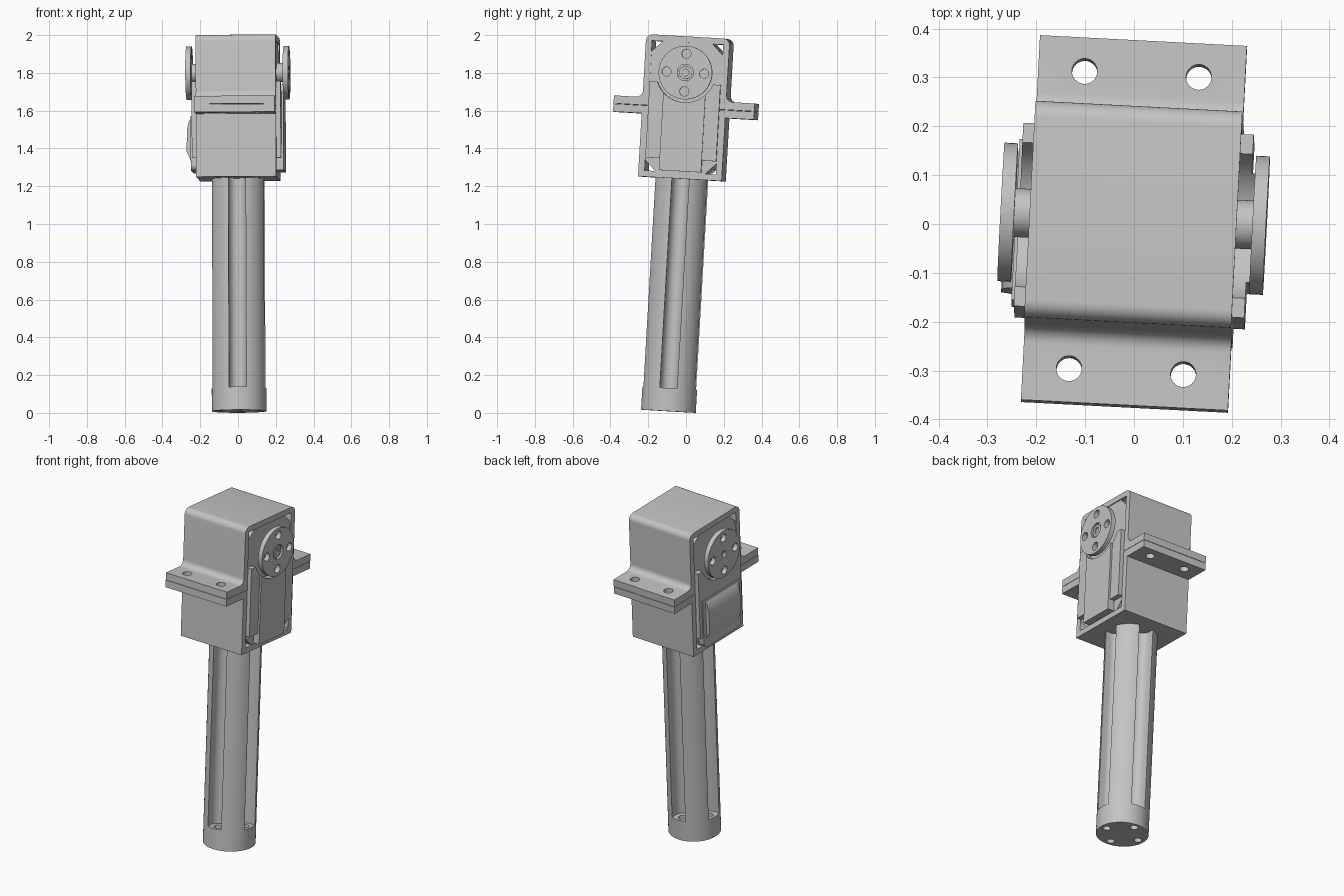
import bpy, bmesh, math
from mathutils import Matrix, Vector

cube = bpy.data.objects.get("Cube")
if cube:
    bpy.data.objects.remove(cube, do_unlink=True)

grey = bpy.data.materials.new("plain_grey")
grey.use_nodes = True
COLOUR = (0.55, 0.55, 0.55, 1)
grey.diffuse_color = COLOUR
grey.node_tree.nodes["Principled BSDF"].inputs["Base Color"].default_value = COLOUR

parts = []
PLACE = {"x": lambda u, v, t: (t, u, v),
         "y": lambda u, v, t: (u, t, v),
         "z": lambda u, v, t: (u, v, t)}


def rounded(points, steps=8):
    """Outline from (u, v[, radius]) corners; right-angled corners may be rounded."""
    out = []
    for i, p in enumerate(points):
        here = Vector(p[:2])
        if len(p) < 3:
            out.append(here)
            continue
        r = p[2]
        before = (Vector(points[i - 1][:2]) - here).normalized()
        after = (Vector(points[(i + 1) % len(points)][:2]) - here).normalized()
        centre = here + r * (before + after)
        for k in range(steps + 1):
            a = math.pi / 2 * k / steps
            out.append(centre - r * (after * math.cos(a) + before * math.sin(a)))
    return out


def prism(name, points, a, b, axis="x"):
    """Extrude an outline along an axis from a to b."""
    bm = bmesh.new()
    ring = [bm.verts.new(PLACE[axis](p[0], p[1], a)) for p in rounded(points)]
    face = bm.faces.new(ring)
    new = bmesh.ops.extrude_face_region(bm, geom=[face])["geom"]
    shift = Vector(PLACE[axis](0, 0, b - a))
    bmesh.ops.translate(bm, vec=shift, verts=[g for g in new if isinstance(g, bmesh.types.BMVert)])
    bmesh.ops.recalc_face_normals(bm, faces=bm.faces)
    mesh = bpy.data.meshes.new(name)
    bm.to_mesh(mesh)
    bm.free()
    mesh.materials.append(grey)
    obj = bpy.data.objects.new(name, mesh)
    bpy.context.scene.collection.objects.link(obj)
    parts.append(obj)
    return obj


def rod(name, r, a, b, axis="x", u=0, v=0, sides=48):
    ring = [(u + r * math.cos(math.tau * i / sides), v + r * math.sin(math.tau * i / sides))
            for i in range(sides)]
    return prism(name, ring, a, b, axis)


def box(name, u0, u1, v0, v1, a, b, axis="x"):
    return prism(name, [(u0, v0), (u1, v0), (u1, v1), (u0, v1)], a, b, axis)


def cut(obj, cutters):
    """Subtract the cutters, bake the result and drop the cutters."""
    for c in cutters:
        c.hide_render = True
        mod = obj.modifiers.new("cut", "BOOLEAN")
        mod.operation, mod.solver, mod.object = "DIFFERENCE", "EXACT", c
    graph = bpy.context.evaluated_depsgraph_get()
    graph.update()
    mesh = bpy.data.meshes.new_from_object(obj.evaluated_get(graph))
    obj.modifiers.clear()
    obj.data = mesh
    for c in cutters:
        parts.remove(c)
        bpy.data.objects.remove(c, do_unlink=True)


# Main sizes; the origin is the middle of the clamp flanges
HALF_X, HALF_Y, HALF_Z = 0.212, 0.222, 0.377
WALL, FLANGE, LIP, GAP = 0.033, 0.374, 0.043, 0.001
IN_Y, IN_Z = HALF_Y - WALL, HALF_Z - WALL
AXLE_Z = 0.185
QUARTERS = [(1, 0), (0, 1), (-1, 0), (0, -1)]

# Two clamp halves with bolt holes through their flanges
for name, s, soft in (("upper_bracket", 1, True), ("lower_bracket", -1, False)):
    bend = (0.035,) if soft else ()
    half = [(FLANGE, GAP * s), (FLANGE, LIP * s), (HALF_Y, LIP * s) + bend,
            (HALF_Y, HALF_Z * s) + bend]
    inner = [(-IN_Y, GAP * s), (-IN_Y, IN_Z * s), (IN_Y, IN_Z * s), (IN_Y, GAP * s)]
    mirrored = [(-p[0],) + p[1:] for p in reversed(half)]
    bracket = prism(name, half + mirrored + inner, -HALF_X, HALF_X)
    cut(bracket, [rod("bolt_hole", 0.026, -0.1, 0.1, "z", x, y, 32)
                  for x in (-0.117, 0.117) for y in (-0.305, 0.305)])

# Motor body with chamfered corners inside the clamp
BY, BZ, CH = IN_Y + 0.002, IN_Z + 0.002, 0.06
prism("motor_body", [(BY, CH - BZ), (BY, BZ - CH), (BY - CH, BZ), (CH - BY, BZ),
                     (-BY, BZ - CH), (-BY, CH - BZ), (CH - BY, -BZ), (BY - CH, -BZ)],
      -0.206, 0.206)

# Side covers, scooped out around the output discs
for side, s in (("left", 1), ("right", -1)):
    covers = [box(side + "_side_cover", -0.188, 0.188, -0.275, 0.13, s * 0.19, s * 0.236)]
    if s > 0:
        covers.append(box("left_raised_panel", -0.112, 0.112, -0.338, 0.1, 0.19, 0.247))
    for cover in covers:
        cut(cover, [rod("scoop", 0.158, s * 0.1, s * 0.3, v=AXLE_Z, sides=64)])

# Bulging cable cover on the other side
prism("cable_cover_base", [(-0.165, -0.34, 0.03), (0.165, -0.34, 0.03),
                           (0.165, -0.05), (-0.165, -0.05)], -0.243, -0.19)
prism("cable_cover", [(-0.2, -0.045), (-0.238, -0.055), (-0.254, -0.08), (-0.264, -0.12),
                      (-0.266, -0.24), (-0.25, -0.27), (-0.238, -0.315), (-0.2, -0.315)],
      -0.14, 0.14, "y")

# Output discs on short hubs
for side, s in (("left", 1), ("right", -1)):
    rod(side + "_hub", 0.05, s * 0.19, s * 0.25, v=AXLE_Z)
    disc = rod(side + "_disc", 0.142, s * 0.244, s * 0.272, v=AXLE_Z, sides=64)
    holes = [rod("disc_hole", 0.024, s * 0.2, s * 0.3, u=0.1 * a, v=AXLE_Z + 0.1 * b, sides=24)
             for a, b in QUARTERS]
    holes.append(rod("centre_hole", 0.043 if s > 0 else 0.018, s * 0.258, s * 0.3,
                     v=AXLE_Z, sides=32))
    cut(disc, holes)
screw = rod("left_disc_screw", 0.034, 0.25, 0.266, v=AXLE_Z, sides=32)
cut(screw, [rod("screw_socket", 0.018, 0.256, 0.3, v=AXLE_Z, sides=24)])

# Fluted leg with a screw hole under each flute
BOTTOM, FLOOR = -1.609, -1.487
leg = rod("fluted_leg", 0.145, BOTTOM, -0.36, "z", sides=96)
cutters = []
for i, (a, b) in enumerate(QUARTERS):
    flute = prism("flute", [(0.059, -0.046, 0.046), (0.2, -0.046), (0.2, 0.046),
                            (0.059, 0.046, 0.046)], FLOOR, -HALF_Z, "z")
    flute.data.transform(Matrix.Rotation(i * math.pi / 2, 4, "Z"))
    cutters.append(flute)
    cutters.append(rod("screw_hole", 0.022, BOTTOM - 0.1, FLOOR + 0.02, "z",
                       0.107 * a, 0.107 * b, 24))
cut(leg, cutters)

# Lean the whole assembly slightly and stand it on the ground
pose = (Matrix.Translation((0, 0, 1.615))
        @ Matrix.Rotation(math.radians(-3), 4, "Z")
        @ Matrix.Rotation(math.radians(-3.3), 4, "X")
        @ Matrix.Rotation(math.radians(-0.4), 4, "Y"))
bpy.ops.object.select_all(action="DESELECT")
for obj in parts:
    obj.matrix_world = pose
    obj.select_set(True)
bpy.context.view_layer.objects.active = parts[0]
bpy.ops.object.shade_smooth_by_angle(angle=math.radians(30))
